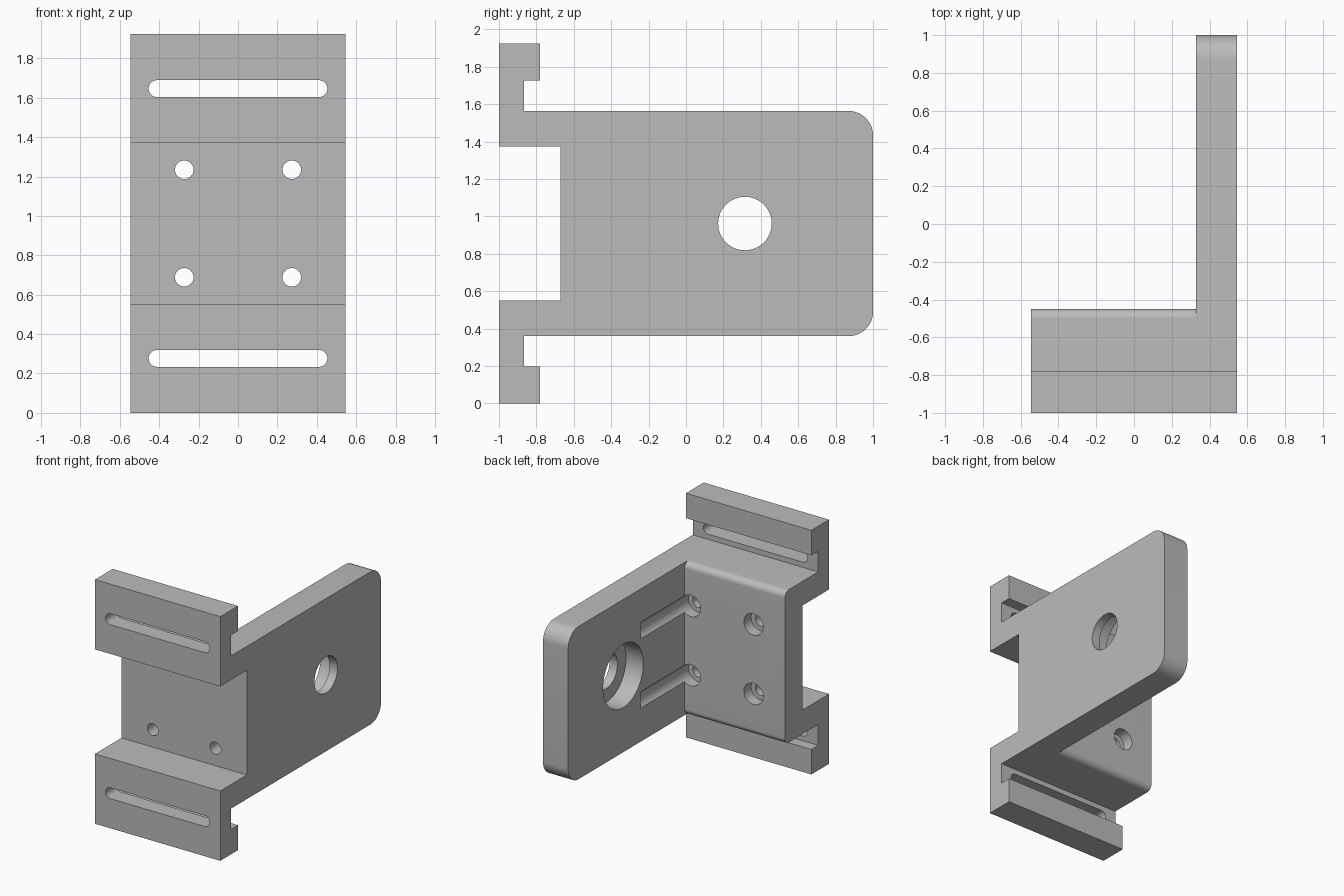
import bpy, bmesh, math

if "Cube" in bpy.data.objects:
    bpy.data.objects.remove(bpy.data.objects["Cube"])

grey = bpy.data.materials.new("light grey")
grey.diffuse_color = (0.5, 0.5, 0.5, 1)
grey.use_nodes = True
grey.node_tree.nodes["Principled BSDF"].inputs["Base Color"].default_value = grey.diffuse_color


def prism(name, pts, axis, lo, hi):
    """Extrude an outline: (y, z) points along x, or (x, z) points along y."""
    bm = bmesh.new()
    place = (lambda a, b, t: (t, a, b)) if axis == 'x' else (lambda a, b, t: (a, t, b))
    face = bm.faces.new([bm.verts.new(place(a, b, lo)) for a, b in pts])
    new = bmesh.ops.extrude_face_region(bm, geom=[face])["geom"]
    step = (hi - lo, 0, 0) if axis == 'x' else (0, hi - lo, 0)
    bmesh.ops.translate(bm, vec=step, verts=[v for v in new if isinstance(v, bmesh.types.BMVert)])
    bmesh.ops.recalc_face_normals(bm, faces=bm.faces)
    mesh = bpy.data.meshes.new(name)
    bm.to_mesh(mesh)
    bm.free()
    ob = bpy.data.objects.new(name, mesh)
    bpy.context.collection.objects.link(ob)
    return ob


def arc(cx, cy, r, a0, a1, n=12):
    return [(cx + r * math.cos(math.radians(a0 + (a1 - a0) * i / n)),
             cy + r * math.sin(math.radians(a0 + (a1 - a0) * i / n))) for i in range(n + 1)]


def circle(cx, cy, r, n=48):
    return arc(cx, cy, r, 0, 360, n)[:-1]


H = 1.923
MID = H / 2
W = 0.546      # half width
X_IN = 0.327   # inner face of the side plate
Y_BACK = -0.45

# Whole side silhouette: lower half, then its mirror image
low = [(-0.67, 0.55), (-1, 0.55), (-1, 0), (-0.78, 0), (-0.78, 0.197),
       (-0.865, 0.197), (-0.865, 0.36)] + arc(0.87, 0.49, 0.13, -90, 0)
bracket = prism("bracket", low + [(y, H - z) for y, z in reversed(low)], 'x', -W, W)

cutters = []
# Space beside the side plate, leaving rounded back edges on the clamp block
edge = [(-0.5, -0.3)] + arc(-0.5, 0.41, 0.05, -90, 0)
cutters.append(prism("side_space", edge + [(y, H - z) for y, z in reversed(edge)]
                     + [(1.4, H + 0.3), (1.4, -0.3)], 'x', -1, X_IN))
# Shaft hole and bearing seat in the side plate
cutters.append(prism("shaft_hole", circle(0.315, MID, 0.143, 64), 'x', 0.2, 0.8))
cutters.append(prism("bearing_seat", circle(0.315, MID, 0.25, 64), 'x', 0.2, X_IN + 0.15))
for s in (-1, 1):
    # Long slots in the two rails
    zc = MID + s * 0.685
    cutters.append(prism("rail_slot", arc(0.411, zc, 0.043, -90, 90)
                         + arc(-0.411, zc, 0.043, 90, 270), 'y', -1.2, -0.8))
    # Screw holes with head recesses that groove the side plate
    for x in (-0.273, 0.273):
        zc = MID + s * 0.273
        cutters.append(prism("screw_hole", circle(x, zc, 0.047, 32), 'y', -0.8, -0.4))
        cutters.append(prism("screw_head_recess", circle(x, zc, 0.084), 'y', Y_BACK - 0.09, 0.10))

for c in cutters:
    c.hide_render = True
    mod = bracket.modifiers.new(c.name, 'BOOLEAN')
    mod.operation, mod.solver, mod.object = 'DIFFERENCE', 'EXACT', c

# Bake the cuts and drop the cutters
deps = bpy.context.evaluated_depsgraph_get()
bracket_mesh = bpy.data.meshes.new_from_object(bracket.evaluated_get(deps))
bracket.modifiers.clear()
bracket.data = bracket_mesh
for c in cutters:
    bpy.data.objects.remove(c)

bracket.data.materials.clear()
bracket.data.materials.append(grey)
bpy.ops.object.select_all(action='DESELECT')
bracket.select_set(True)
bpy.context.view_layer.objects.active = bracket
bpy.ops.object.shade_smooth_by_angle(angle=math.radians(30))
